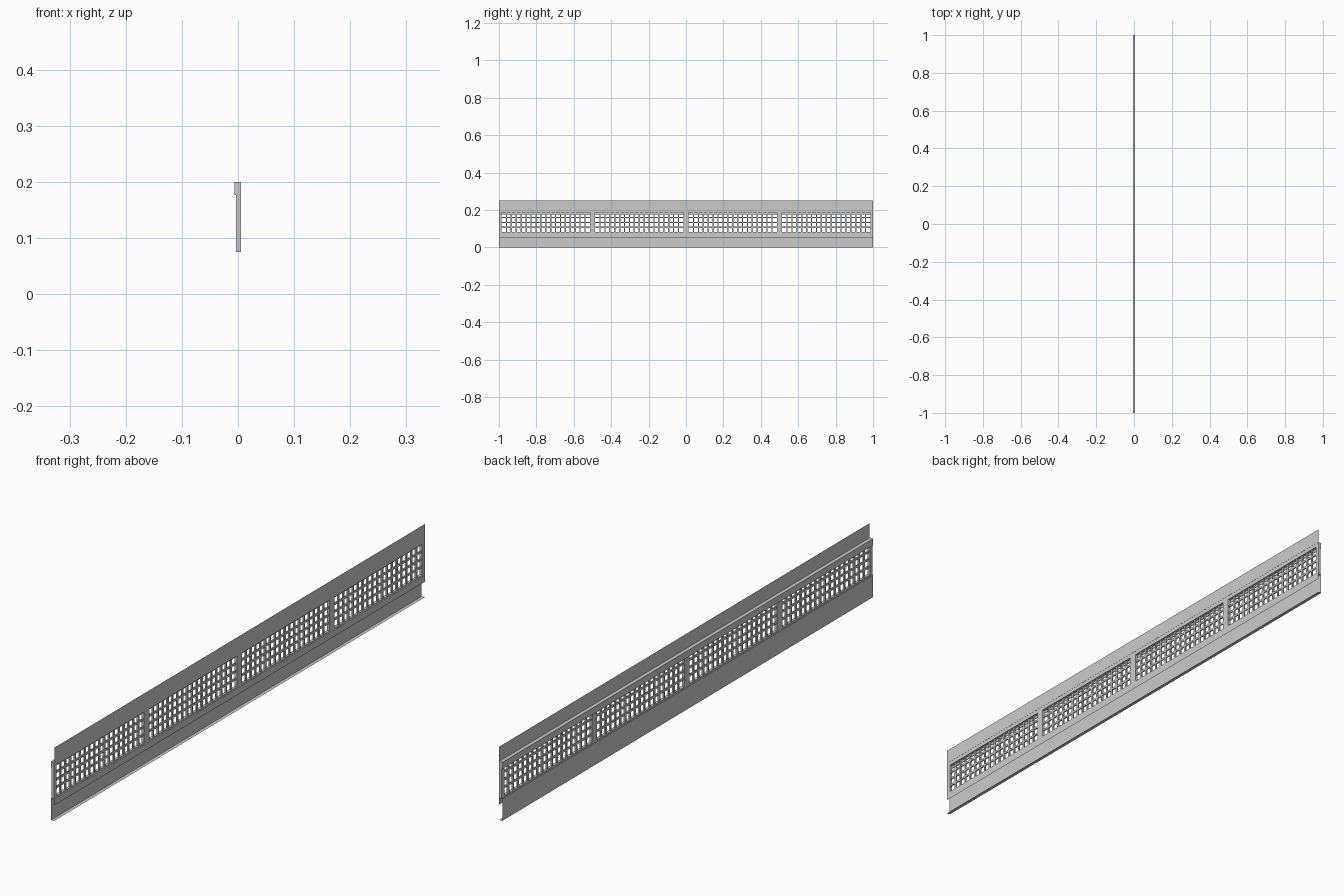
import bpy, bmesh
from mathutils import Matrix, Vector

if "Cube" in bpy.data.objects:
    bpy.data.objects.remove(bpy.data.objects["Cube"])

HALF = 1.0            # half length along y
PANEL = 0.5           # panel length
Z0, Z1 = 0.075, 0.2   # grille bottom and top
COLS, ROWS = 18, 4


def finish(name, bm):
    me = bpy.data.meshes.new(name)
    bm.to_mesh(me)
    bm.free()
    ob = bpy.data.objects.new(name, me)
    bpy.context.collection.objects.link(ob)
    return ob


def box(bm, x, y, z):
    size = Vector((x[1] - x[0], y[1] - y[0], z[1] - z[0]))
    mid = Vector((sum(x) / 2, sum(y) / 2, sum(z) / 2))
    bmesh.ops.create_cube(bm, size=1, matrix=Matrix.Translation(mid) @ Matrix.Diagonal(size.to_4d()))


def sheet(name, profile):
    # thin folded metal: an open x/z profile swept along y
    bm = bmesh.new()
    rows = [[bm.verts.new((x, y, z)) for y in (-HALF, HALF)] for x, z in profile]
    for a, b in zip(rows, rows[1:]):
        bm.faces.new((a[0], a[1], b[1], b[0]))
    finish(name, bm)


# folded sheets: upstand above the grille, hooked skirt with foot lip below it
sheet("upper_flange", [(0.006, 0.25), (0.006, 0.2), (-0.006, 0.2)])
sheet("lower_skirt", [(0.006, 0), (-0.006, 0), (-0.006, Z0), (0.006, Z0), (0.006, 0.053)])

# clip rail along the top of the grille
bm = bmesh.new()
box(bm, (-0.0065, -0.004), (-HALF, HALF), (0.177, Z1))
finish("clip_rail", bm)

# grille panels
side, low, high = 0.014, 0.081, 0.186
for i in range(4):
    y0 = -HALF + i * PANEL
    y1 = y0 + PANEL

    # surrounding frame
    bm = bmesh.new()
    fx = (-0.004, 0.0055)
    box(bm, fx, (y0, y0 + side), (Z0, Z1))
    box(bm, fx, (y1 - side, y1), (Z0, Z1))
    box(bm, fx, (y0 + side, y1 - side), (Z0, low))
    box(bm, fx, (y0 + side, y1 - side), (high, Z1))
    finish("panel_frame_%d" % (i + 1), bm)

    # crossing bars
    bm = bmesh.new()
    pitch = (PANEL - 2 * side) / COLS
    for c in range(1, COLS):
        y = y0 + side + c * pitch
        box(bm, (-0.002, 0.003), (y - 0.0035, y + 0.0035), (low, high))
    step = (high - low) / ROWS
    for r in range(1, ROWS):
        z = low + r * step
        box(bm, (-0.0018, 0.0028), (y0 + side, y1 - side), (z - 0.0035, z + 0.0035))
    finish("panel_grid_%d" % (i + 1), bm)
